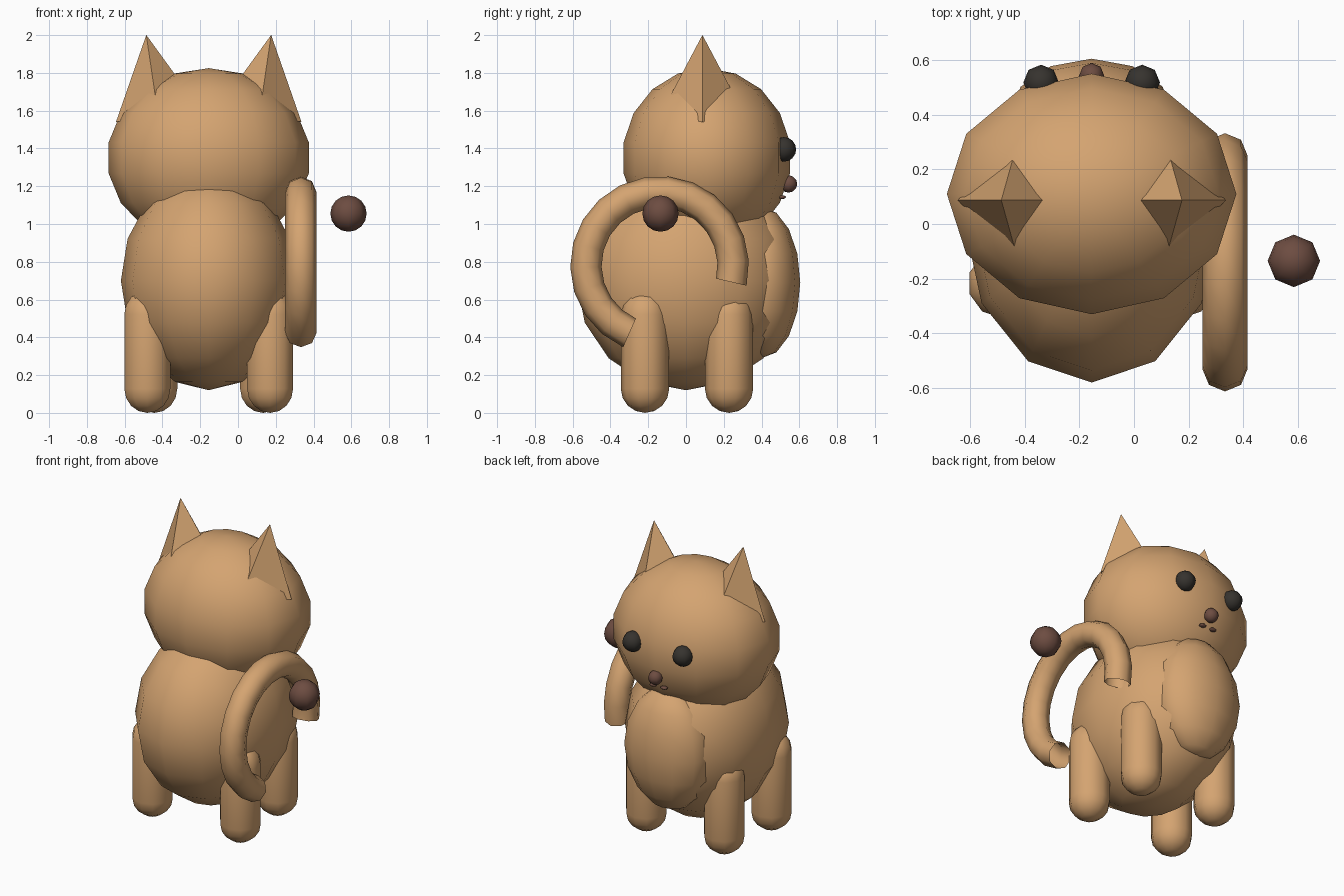
import bpy, bmesh, math
from mathutils import Matrix, Vector

if "Cube" in bpy.data.objects:
    bpy.data.objects.remove(bpy.data.objects["Cube"])

CX = -0.155  # mirror plane of the animal


def material(name, rgb):
    m = bpy.data.materials.new(name)
    m.diffuse_color = (*rgb, 1)
    m.use_nodes = True
    m.node_tree.nodes["Principled BSDF"].inputs["Base Color"].default_value = m.diffuse_color
    return m


TAN = material("tan fur", (0.66, 0.37, 0.165))
BROWN = material("brown", (0.153, 0.073, 0.053))
DARK = material("dark eye", (0.037, 0.033, 0.028))


def finish(name, bm, mat, smooth=True):
    mesh = bpy.data.meshes.new(name)
    bm.to_mesh(mesh)
    bm.free()
    for p in mesh.polygons:
        p.use_smooth = smooth
    mesh.materials.append(mat)
    ob = bpy.data.objects.new(name, mesh)
    bpy.context.collection.objects.link(ob)
    return ob


def ellipsoid(name, loc, radii, mat, segs, rings):
    bm = bmesh.new()
    m = Matrix.Translation(loc) @ Matrix.Diagonal((*radii, 1))
    bmesh.ops.create_uvsphere(bm, u_segments=segs, v_segments=rings, radius=1, matrix=m)
    return finish(name, bm, mat)


def leg(name, x, y, r=0.128, top=0.65, segs=10, steps=4):
    # capsule: spin a half profile round the vertical axis
    pts = [(r * math.sin(a), r - r * math.cos(a))
           for a in [i * math.pi / 2 / steps for i in range(steps + 1)]]
    pts += [(px, top - pz) for px, pz in reversed(pts)]
    bm = bmesh.new()
    vs = [bm.verts.new((x, y + px, pz)) for px, pz in pts]
    edges = [bm.edges.new(pair) for pair in zip(vs, vs[1:])]
    bmesh.ops.spin(bm, geom=vs + edges, cent=(x, y, 0), axis=(0, 0, 1),
                   angle=2 * math.pi, steps=segs)
    bmesh.ops.remove_doubles(bm, verts=bm.verts, dist=1e-4)
    bmesh.ops.recalc_face_normals(bm, faces=bm.faces)
    return finish(name, bm, TAN)


# Torso, chest and head
ellipsoid("body", (CX, 0, 0.70), (0.465, 0.58, 0.58), TAN, 12, 8)
ellipsoid("chest", (CX, 0.40, 0.69), (0.30, 0.205, 0.40), TAN, 12, 8)
ellipsoid("head", (CX, 0.11, 1.35), (0.538, 0.447, 0.475), TAN, 12, 9)

# Paired parts
for side, s in (("left", -1), ("right", 1)):
    leg(f"rear_leg_{side}", CX + s * 0.325, -0.217)
    leg(f"front_leg_{side}", CX + s * 0.288, 0.228)

    # four-sided ear, leaning outwards
    bm = bmesh.new()
    m = (Matrix.Translation((CX + s * 0.299, 0.087, 1.787))
         @ Matrix.Rotation(s * math.radians(8.4), 4, 'Y'))
    bmesh.ops.create_cone(bm, cap_ends=True, segments=4, radius1=0.226,
                          radius2=0, depth=0.432, matrix=m)
    bmesh.ops.remove_doubles(bm, verts=bm.verts, dist=1e-4)
    finish(f"ear_{side}", bm, TAN, False)

    ellipsoid(f"eye_{side}", (CX + s * 0.185, 0.518, 1.395), (0.065,) * 3, DARK, 8, 8)
    ellipsoid(f"mouth_{side}", (CX + s * 0.04, 0.51, 1.142), (0.025, 0.02, 0.01), BROWN, 8, 4)

ellipsoid("nose", (CX, 0.543, 1.212), (0.046,) * 3, BROWN, 8, 6)

# Curled tail: open ring tube beside the body
bm = bmesh.new()
start, sweep, steps, sides = math.radians(-13), math.radians(259), 16, 8
rings = []
for i in range(steps + 1):
    a = start + sweep * i / steps
    out = Vector((0, math.cos(a), math.sin(a)))
    centre = Vector((0.333, -0.14, 0.78)) + out * 0.39
    rings.append([bm.verts.new(centre + 0.083 * (out * math.cos(t) + Vector((1, 0, 0)) * math.sin(t)))
                  for t in [2 * math.pi * k / sides for k in range(sides)]])
for r0, r1 in zip(rings, rings[1:]):
    for k in range(sides):
        n = (k + 1) % sides
        bm.faces.new((r0[k], r0[n], r1[n], r1[k]))
bmesh.ops.recalc_face_normals(bm, faces=bm.faces)
finish("tail", bm, TAN)

# Loose ball beside the tail
ellipsoid("tail_ball", (0.585, -0.135, 1.055), (0.096,) * 3, BROWN, 8, 8)
